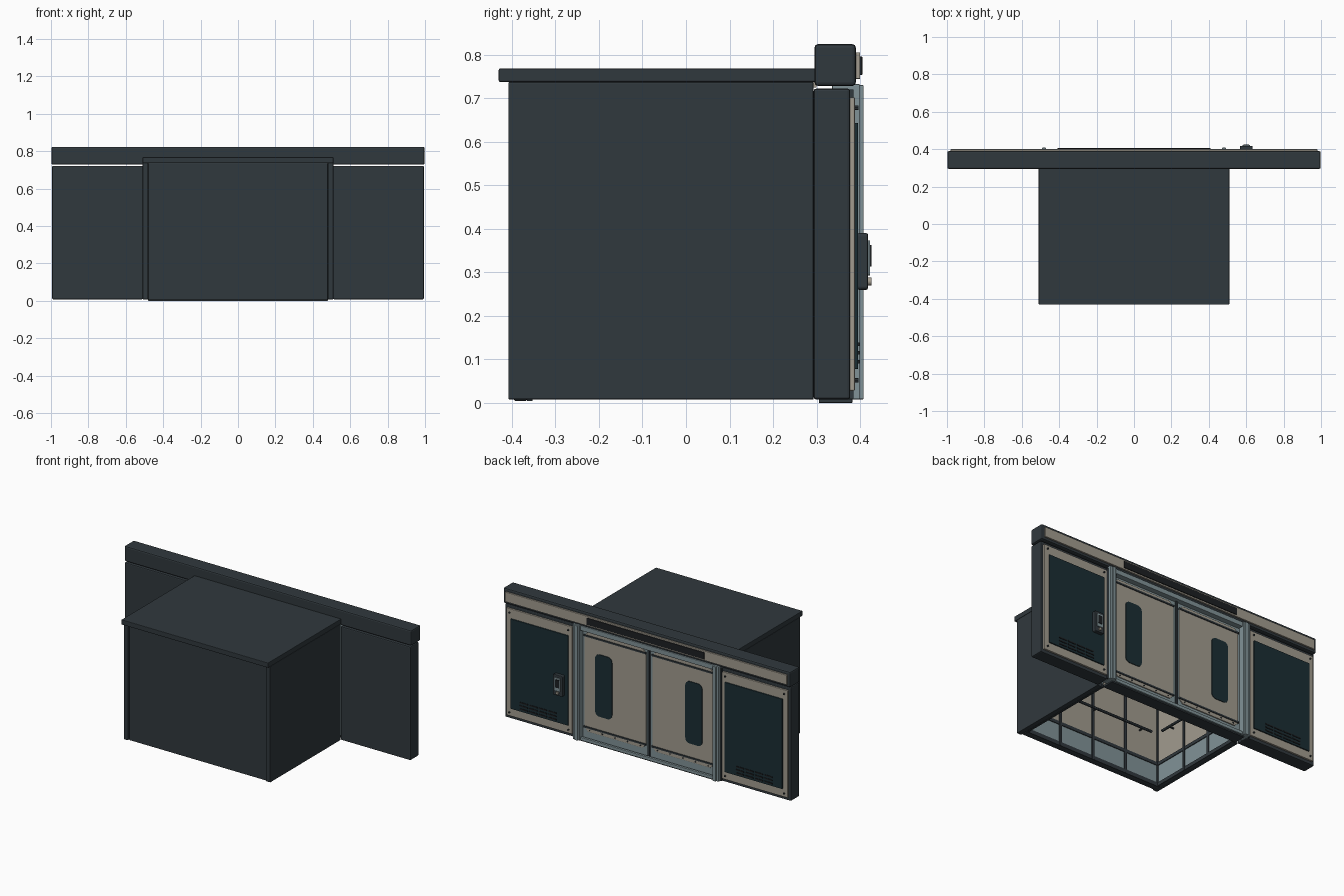
import bpy, bmesh
from math import pi, cos, sin

if "Cube" in bpy.data.objects:
    bpy.data.objects.remove(bpy.data.objects["Cube"])


def material(name, rgb):
    m = bpy.data.materials.new(name)
    m.diffuse_color = (*rgb, 1)
    m.use_nodes = True
    m.node_tree.nodes["Principled BSDF"].inputs["Base Color"].default_value = m.diffuse_color
    return m


SLATE = material("slate", (0.030, 0.040, 0.047))
CREAM = material("cream", (0.36, 0.33, 0.275))
STEEL = material("steel", (0.22, 0.29, 0.31))
NAVY = material("navy", (0.011, 0.027, 0.034))
BLACK = material("black", (0.012, 0.014, 0.016))


def finish(bm, name, mat, bevel=0.0):
    bmesh.ops.recalc_face_normals(bm, faces=bm.faces)
    me = bpy.data.meshes.new(name)
    bm.to_mesh(me)
    bm.free()
    me.materials.append(mat)
    ob = bpy.data.objects.new(name, me)
    bpy.context.collection.objects.link(ob)
    if bevel:
        mod = ob.modifiers.new("bevel", "BEVEL")
        mod.width, mod.segments = bevel, 2
    return ob


def box(name, x, y, z, mat, bevel=0.0):
    """Box from (min, max) ranges."""
    bm = bmesh.new()
    bmesh.ops.create_cube(bm, size=1)
    for v in bm.verts:
        for i, r in enumerate((x, y, z)):
            v.co[i] = (r[0] + r[1]) / 2 + v.co[i] * (r[1] - r[0])
    return finish(bm, name, mat, bevel)


def plate(name, x, y, z, radius, mat, seg=5, bevel=0.0):
    """Rounded (seg > 1) or chamfered (seg = 1) plate in xz, extruded along y."""
    bm = bmesh.new()
    pts = []
    for k, (cx, cz) in enumerate(((x[1] - radius, z[1] - radius), (x[0] + radius, z[1] - radius),
                                  (x[0] + radius, z[0] + radius), (x[1] - radius, z[0] + radius))):
        for i in range(seg + 1):
            a = (k + i / seg) * pi / 2
            pts.append(bm.verts.new((cx + radius * cos(a), y[0], cz + radius * sin(a))))
    face = bm.faces.new(pts)
    ext = bmesh.ops.extrude_face_region(bm, geom=[face])["geom"]
    for v in ext:
        if isinstance(v, bmesh.types.BMVert):
            v.co.y = y[1]
    return finish(bm, name, mat, bevel)


def rod(name, loc, length, radius, axis, mat, sides=12):
    rot = {"x": (0, pi / 2, 0), "y": (pi / 2, 0, 0), "z": (0, 0, 0)}[axis]
    bpy.ops.mesh.primitive_cylinder_add(vertices=sides, radius=radius, depth=length,
                                        location=loc, rotation=rot)
    ob = bpy.context.object
    ob.name = name
    ob.data.materials.append(mat)
    bpy.ops.object.shade_smooth_by_angle()
    return ob


def span(s, a, b):
    return tuple(sorted((s * a, s * b)))


# Cabin shell and roof (open underneath)
box("cabin_back_wall", (-0.48, 0.48), (-0.395, -0.365), (0.005, 0.738), SLATE, 0.003)
box("cabin_roof", (-0.51, 0.51), (-0.43, 0.30), (0.737, 0.768), SLATE, 0.003)
box("cabin_ceiling", (-0.48, 0.48), (-0.365, 0.30), (0.725, 0.737), CREAM)
for s in (-1, 1):
    box("cabin_side_wall", span(s, 0.48, 0.51), (-0.408, 0.293), (0.008, 0.737), SLATE, 0.003)

# Interior lining: kick plates, upper panels and dark divider strips
box("back_kick_plate", (-0.48, 0.48), (-0.365, -0.358), (0.03, 0.14), STEEL)
box("back_lining", (-0.48, 0.48), (-0.365, -0.358), (0.16, 0.725), CREAM)
for z in ((0.005, 0.03), (0.14, 0.16)):
    box("back_rail_strip", (-0.48, 0.48), (-0.365, -0.353), z, SLATE)
for x in (-0.472, -0.236, 0, 0.236, 0.472):
    box("back_divider", (x - 0.008, x + 0.008), (-0.365, -0.352), (0.008, 0.725), SLATE)
for s in (-1, 1):
    wall = span(s, 0.473, 0.48)
    box("side_kick_plate", wall, (-0.358, 0.293), (0.03, 0.14), STEEL)
    box("side_lining", wall, (-0.358, 0.293), (0.16, 0.725), CREAM)
    for z in ((0.008, 0.03), (0.14, 0.16)):
        box("side_rail_strip", span(s, 0.468, 0.48), (-0.358, 0.293), z, SLATE)
    for y in (-0.13, 0.08, 0.285):
        box("side_divider", span(s, 0.467, 0.48), (y - 0.008, y + 0.008), (0.008, 0.725), SLATE)

# Handrails with brackets
rod("back_handrail", (0, -0.325, 0.32), 0.80, 0.008, "x", SLATE)
for x in (-0.34, 0, 0.34):
    rod("back_handrail_bracket", (x, -0.342, 0.32), 0.034, 0.005, "y", SLATE)
for s in (-1, 1):
    rod("side_handrail", (s * 0.44, -0.03, 0.32), 0.50, 0.008, "y", SLATE)
    for y in (-0.22, 0.16):
        rod("side_handrail_bracket", (s * 0.457, y, 0.32), 0.034, 0.005, "x", SLATE)

# Header beam with trim and dark indicator strip
box("header_beam", (-0.998, 0.998), (0.295, 0.39), (0.728, 0.824), SLATE, 0.008)
box("header_trim", (-0.98, 0.98), (0.385, 0.4), (0.744, 0.805), CREAM, 0.002)
box("header_indicator", (-0.41, 0.41), (0.398, 0.405), (0.753, 0.796), BLACK, 0.002)

# Door frame
box("door_lintel", (-0.46, 0.46), (0.335, 0.395), (0.70, 0.73), STEEL, 0.003)
box("door_sill", (-0.48, 0.48), (0.305, 0.382), (0.0, 0.014), SLATE, 0.002)
box("sill_track", (-0.46, 0.46), (0.376, 0.392), (0.008, 0.028), STEEL, 0.002)

for s in (-1, 1):
    # Facade side panels
    box("facade_wall", span(s, 0.508, 0.994), (0.293, 0.377), (0.008, 0.722), SLATE, 0.006)
    box("facade_frame", span(s, 0.522, 0.978), (0.372, 0.388), (0.028, 0.702), CREAM, 0.003)
    box("facade_inset", span(s, 0.545, 0.945), (0.385, 0.395), (0.078, 0.643), NAVY, 0.002)
    for x in (0.545, 0.955):
        for z in (0.052, 0.678):
            rod("frame_screw", (s * x, 0.391, z), 0.01, 0.005, "y", SLATE, 8)
    for z in (0.095, 0.115, 0.135):
        for k in range(4):
            x = 0.625 + k * 0.066
            box("vent_slat", span(s, x, x + 0.055), (0.393, 0.398), (z - 0.004, z + 0.004), BLACK)

    # Door jambs: broad post with a proud dark-edged lip
    box("door_jamb", span(s, 0.462, 0.508), (0.335, 0.4), (0.008, 0.732), STEEL, 0.003)
    box("jamb_lip", span(s, 0.470, 0.492), (0.395, 0.408), (0.008, 0.73), STEEL, 0.003)
    box("jamb_shadow_gap", span(s, 0.508, 0.518), (0.37, 0.385), (0.01, 0.72), SLATE)

    # Sliding doors: steel leaf, chamfered cream skin and window
    box("door_leaf", span(s, 0.004, 0.464), (0.335, 0.362), (0.014, 0.71), STEEL, 0.002)
    plate("door_skin", span(s, 0.022, 0.45), (0.36, 0.368), (0.062, 0.688), 0.025, CREAM, 1, 0.002)
    plate("door_inner_skin", span(s, 0.022, 0.45), (0.33, 0.337), (0.062, 0.688), 0.025, CREAM, 1)
    for y in ((0.366, 0.372), (0.326, 0.332)):
        plate("door_window", span(s, 0.255, 0.372), y, (0.18, 0.57), 0.03, NAVY)
    for z in (0.09, 0.664):
        box("door_band", span(s, 0.02, 0.452), (0.362, 0.373), (z - 0.005, z + 0.005), SLATE)
    for k in range(5):
        rod("door_rivet", (s * (0.06 + k * 0.088), 0.369, 0.074), 0.006, 0.004, "y", SLATE, 8)
    box("door_edge_seal", span(s, 0.0, 0.007), (0.338, 0.372), (0.016, 0.705), SLATE)

# Call station on one side panel
plate("call_box", (0.567, 0.633), (0.393, 0.418), (0.26, 0.39), 0.008, SLATE, 4, 0.004)
plate("call_plate", (0.58, 0.62), (0.416, 0.422), (0.293, 0.373), 0.004, STEEL, 3)
plate("call_screen", (0.586, 0.614), (0.421, 0.426), (0.313, 0.363), 0.003, BLACK, 3)
rod("call_button", (0.6, 0.42, 0.279), 0.012, 0.009, "y", CREAM, 16)
